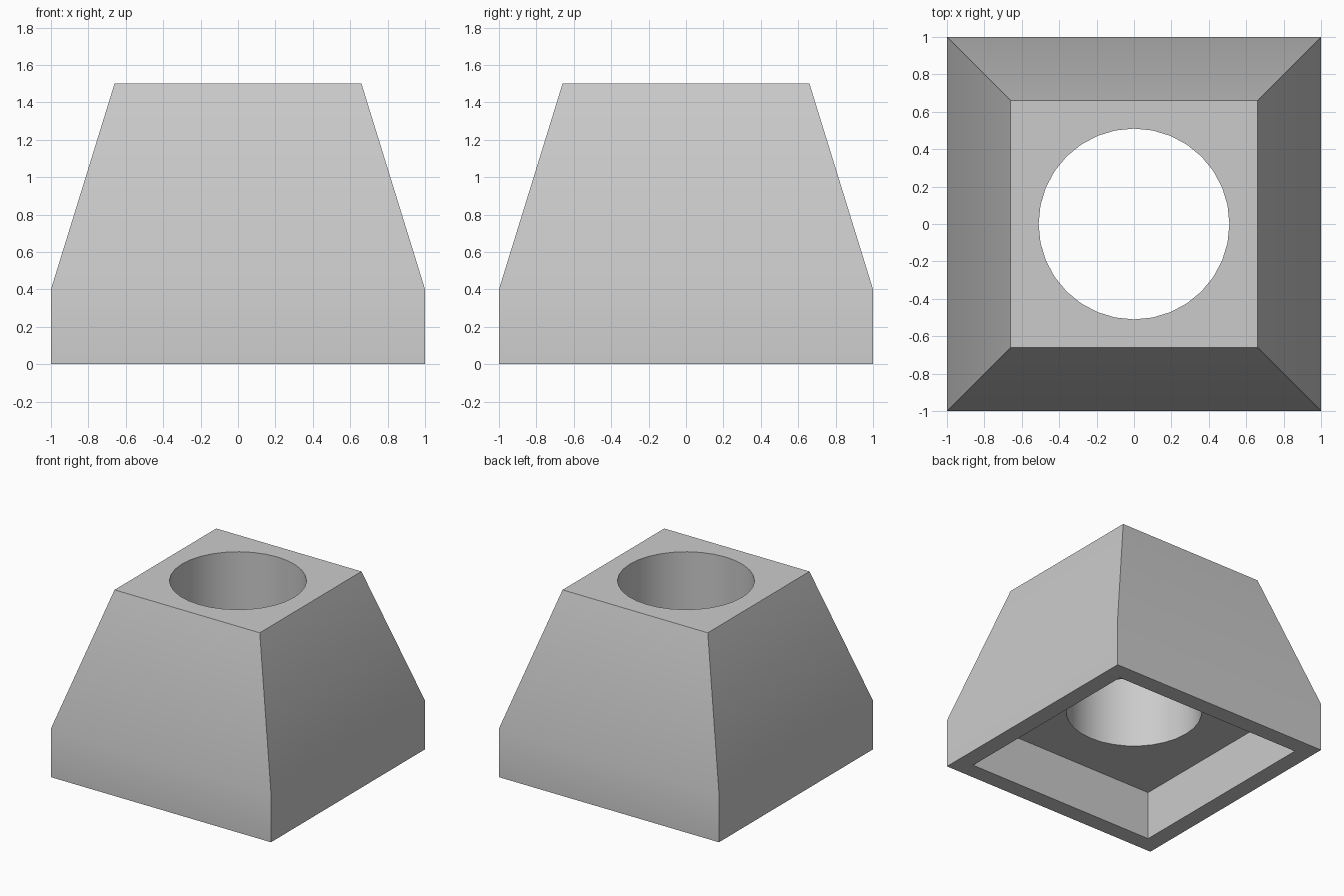
import bpy
import bmesh
from math import cos, sin, pi, radians

cube = bpy.data.objects.get("Cube")
if cube:
    bpy.data.objects.remove(cube, do_unlink=True)

BASE_HALF, TOP_HALF, RECESS_HALF = 1.0, 0.66, 0.86
BAND_TOP, HEIGHT, RECESS_DEPTH = 0.4, 1.5, 0.4
HOLE_RADIUS, HOLE_SIDES = 0.51, 32

grey = bpy.data.materials.new("plain grey")
grey.use_nodes = True
colour = (0.6, 0.6, 0.6, 1)
grey.diffuse_color = colour
grey.node_tree.nodes["Principled BSDF"].inputs["Base Color"].default_value = colour

bm = bmesh.new()


def ring(points, z):
    """Closed loop of vertices at one height."""
    verts = [bm.verts.new((x, y, z)) for x, y in points]
    edges = [bm.edges.new((v, verts[i - 1])) for i, v in enumerate(verts)]
    return verts, edges


def square(half, z):
    return ring([(-half, -half), (half, -half), (half, half), (-half, half)], z)


def circle(z):
    angles = [2 * pi * i / HOLE_SIDES for i in range(HOLE_SIDES)]
    return ring([(HOLE_RADIUS * cos(a), HOLE_RADIUS * sin(a)) for a in angles], z)


def wall(a, b):
    """Quads between two loops with equal vertex counts."""
    for i in range(len(a[0])):
        bm.faces.new((a[0][i - 1], a[0][i], b[0][i], b[0][i - 1]))


def plate(outer, hole):
    """Flat square with a round opening."""
    bmesh.ops.triangle_fill(bm, edges=outer[1] + hole[1], use_beauty=True,
                            normal=(0, 0, 1))


# Loops from the outer top down to the recess ceiling
top = square(TOP_HALF, HEIGHT)
shoulder = square(BASE_HALF, BAND_TOP)
foot = square(BASE_HALF, 0)
rim = square(RECESS_HALF, 0)
ceiling = square(RECESS_HALF, RECESS_DEPTH)
for upper, lower in zip((top, shoulder, foot, rim), (shoulder, foot, rim, ceiling)):
    wall(upper, lower)

# Round bore joining the top face and the recess ceiling
bore_top = circle(HEIGHT)
bore_bottom = circle(RECESS_DEPTH)
wall(bore_top, bore_bottom)
plate(top, bore_top)
plate(ceiling, bore_bottom)

bmesh.ops.recalc_face_normals(bm, faces=bm.faces[:])
mesh = bpy.data.meshes.new("tapered_base")
bm.to_mesh(mesh)
bm.free()
mesh.materials.append(grey)

base = bpy.data.objects.new("tapered_base", mesh)
bpy.context.collection.objects.link(base)
bpy.ops.object.select_all(action="DESELECT")
base.select_set(True)
bpy.context.view_layer.objects.active = base
bpy.ops.object.shade_smooth_by_angle(angle=radians(30))
